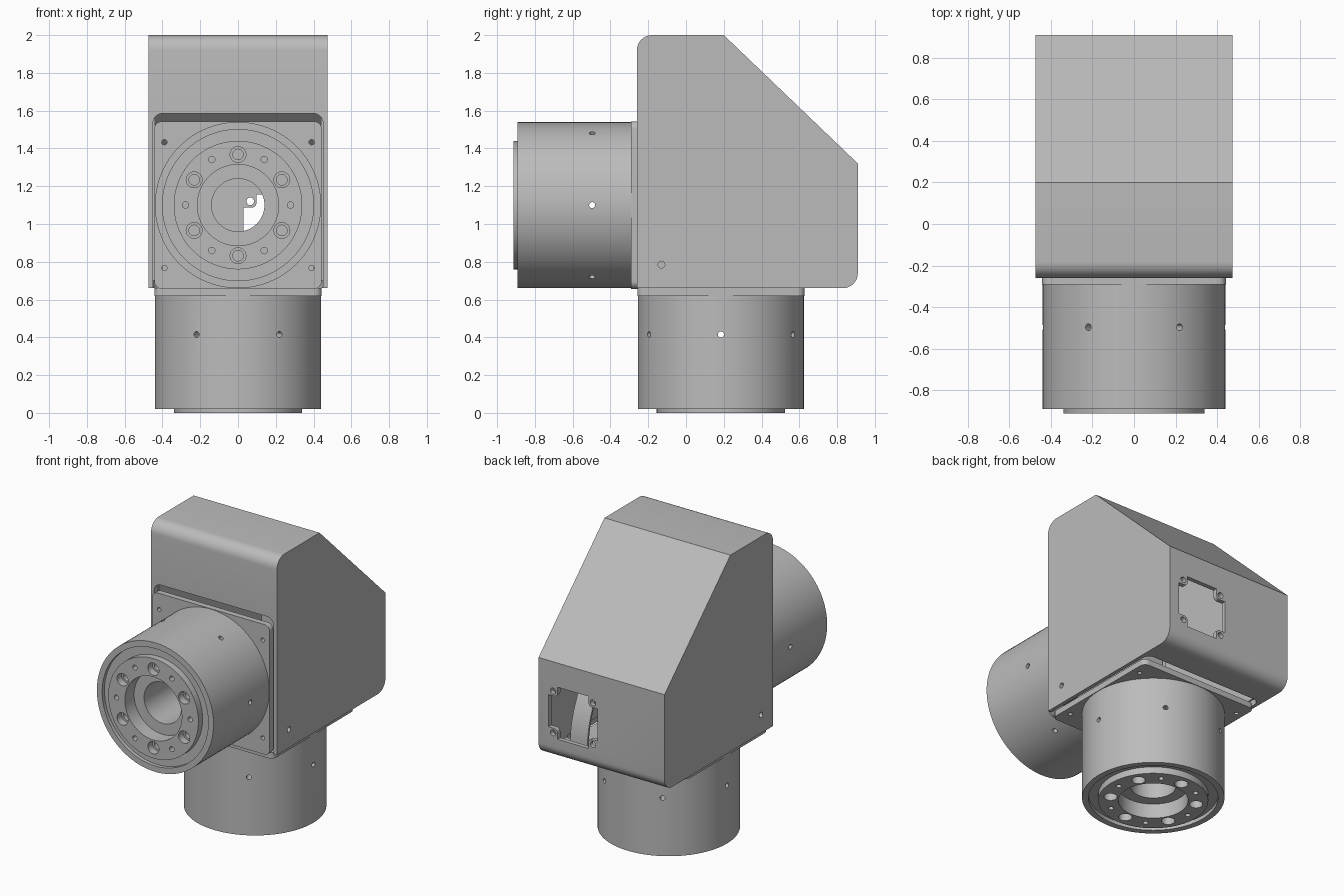
import bpy
import bmesh
from math import cos, sin, pi, radians
from mathutils import Matrix, Vector

if "Cube" in bpy.data.objects:
    bpy.data.objects.remove(bpy.data.objects["Cube"], do_unlink=True)

grey = bpy.data.materials.new("machined_grey")
grey.use_nodes = True
grey.diffuse_color = (0.5, 0.5, 0.5, 1)
grey.node_tree.nodes["Principled BSDF"].inputs["Base Color"].default_value = (0.5, 0.5, 0.5, 1)

# Local (x, y, depth) axes mapped onto the world
ALONG_X = Matrix(((0, 0, 1, 0), (1, 0, 0, 0), (0, 1, 0, 0), (0, 0, 0, 1)))
ALONG_Y = Matrix.Rotation(pi / 2, 4, "X")      # depth runs towards -y
FLAT = Matrix.Identity(4)


def rounded(corners, steps=8):
    """Outline from (x, y, radius) corners; rounded corners are square ones."""
    out = []
    for i, (x, y, r) in enumerate(corners):
        p = Vector((x, y))
        if r == 0:
            out.append(p)
            continue
        a = (Vector(corners[i - 1][:2]) - p).normalized() * r
        b = (Vector(corners[(i + 1) % len(corners)][:2]) - p).normalized() * r
        for k in range(steps + 1):
            t = k / steps * pi / 2
            out.append(p + a + b - b * cos(t) - a * sin(t))
    return out


def rect(x0, x1, y0, y1, r=0.0):
    return rounded([(x0, y0, r), (x1, y0, r), (x1, y1, r), (x0, y1, r)])


def circle(x, y, r, n=24):
    return [Vector((x + r * cos(2 * pi * k / n), y + r * sin(2 * pi * k / n))) for k in range(n)]


def add_prism(bm, outline, d0, d1, matrix=FLAT):
    low = [bm.verts.new(matrix @ Vector((p[0], p[1], d0))) for p in outline]
    high = [bm.verts.new(matrix @ Vector((p[0], p[1], d1))) for p in outline]
    bm.faces.new(low[::-1])
    bm.faces.new(high)
    for i in range(len(low)):
        j = (i + 1) % len(low)
        bm.faces.new((low[i], low[j], high[j], high[i]))


def make(name, bm):
    bmesh.ops.recalc_face_normals(bm, faces=bm.faces)
    mesh = bpy.data.meshes.new(name)
    bm.to_mesh(mesh)
    bm.free()
    mesh.materials.append(grey)
    obj = bpy.data.objects.new(name, mesh)
    bpy.context.collection.objects.link(obj)
    return obj


def prisms(name, *parts):
    bm = bmesh.new()
    for part in parts:
        add_prism(bm, *part)
    return make(name, bm)


def cut(obj, *parts):
    """Subtract the prisms from the object, leaving no cutter behind."""
    cutter = prisms("cutter", *parts)
    mod = obj.modifiers.new("cut", "BOOLEAN")
    mod.operation, mod.solver, mod.object = "DIFFERENCE", "EXACT", cutter
    graph = bpy.context.evaluated_depsgraph_get()
    mesh = bpy.data.meshes.new_from_object(obj.evaluated_get(graph))
    obj.modifiers.clear()
    obj.data = mesh
    bpy.data.objects.remove(cutter, do_unlink=True)


def smooth(obj):
    obj.data.shade_smooth()
    obj.data.set_sharp_from_angle(angle=radians(30))


def ring(count, radius, phase=0.0):
    return [(radius * cos(phase + 2 * pi * k / count), radius * sin(phase + 2 * pi * k / count))
            for k in range(count)]


# Housing: side profile with two rounded edges and a sloping back
housing = prisms("housing", (rounded([
    (-0.26, 0.66, 0), (0.91, 0.66, 0.08), (0.91, 1.32, 0),
    (0.20, 2.0, 0), (-0.26, 2.0, 0.08)]), -0.475, 0.475, ALONG_X))
cut(housing, (rounded([
    (-0.23, 0.69, 0), (0.88, 0.69, 0.05), (0.88, 1.307, 0),
    (0.188, 1.97, 0), (-0.23, 1.97, 0.05)]), -0.44, 0.44, ALONG_X))

# Openings for the two joints
cut(housing, (rect(-0.45, 0.45, 0.5, 1.585, 0.05), 0.22, 0.4, ALONG_Y))
cut(housing, (rect(-0.45, 0.45, -0.4, 0.67, 0.05), 0.5, 0.7, FLAT))

# Connector window with four screw tabs, and side screw holes
l, r, b, t, tab, soft = 0.03, 0.40, 0.80, 1.155, 0.068, 0.025
window = rounded([
    (l + tab, b, 0), (r - tab, b, 0), (r - tab, b + tab, soft), (r, b + tab, 0),
    (r, t - tab, 0), (r - tab, t - tab, soft), (r - tab, t, 0), (l + tab, t, 0),
    (l + tab, t - tab, soft), (l, t - tab, 0), (l, b + tab, 0), (l + tab, b + tab, soft)], 4)
inset = 0.035
tab_holes = [(circle(x, z, 0.02), -0.95, -0.85, ALONG_Y)
             for x in (l + inset, r - inset) for z in (b + inset, t - inset)]
cut(housing, (window, -0.95, -0.85, ALONG_Y), *tab_holes)
cut(housing, (circle(-0.13, 0.785, 0.018), -0.6, 0.6, ALONG_X))
smooth(housing)

# Mounting blocks behind the side screws
for side, x in (("left", 0.40), ("right", -0.44)):
    prisms(side + "_mount_block", (rect(-0.2, -0.06, 0.70, 0.86), x, x + 0.04, ALONG_X))

# Bent cable guide inside the connector window
arc = [(0.72 - 0.22 * (k / 10) ** 2, 0.69 + 0.05 * k) for k in range(11)]
guide = prisms("cable_guide", (arc + [(y - 0.015, z) for y, z in reversed(arc)], 0.24, 0.37, ALONG_X))
smooth(guide)

# Joint body: lathed about z, output face at z = 0
profile = [(0.14, 0.62), (0.14, 0.10), (0.215, 0.10), (0.215, 0), (0.34, 0), (0.34, 0.045),
           (0.40, 0.045), (0.40, 0.02), (0.44, 0.02), (0.44, 0.62)]
SEGMENTS = 96
bm = bmesh.new()
loops = []
for k in range(SEGMENTS):
    a = 2 * pi * k / SEGMENTS
    loops.append([bm.verts.new((rad * cos(a), rad * sin(a), z)) for rad, z in profile])
for k in range(SEGMENTS):
    one, two = loops[k], loops[(k + 1) % SEGMENTS]
    for i in range(len(profile)):
        j = (i + 1) % len(profile)
        bm.faces.new((one[i], two[i], two[j], one[j]))
body = make("lower_joint_body", bm)

# Output face: counterbored bolts with dowel holes between them
bolts = ring(6, 0.268, pi / 2)
cut(body, *[(circle(x, y, 0.042), -0.1, 0.05, FLAT) for x, y in bolts],
    *[(circle(x, y, 0.017, 16), -0.1, 0.06, FLAT) for x, y in ring(6, 0.278)])
cut(body, *[(circle(x, y, 0.028), 0.03, 0.16, FLAT) for x, y in bolts])

# Radial set screw holes reaching the bore
cut(body, *[(circle(0, 0, 0.016, 16), 0.12, 0.5,
             Matrix.Translation((0, 0, 0.415)) @ Matrix.Rotation(k * pi / 3, 4, "Z")
             @ Matrix.Rotation(pi / 2, 4, "Y")) for k in range(6)])
smooth(body)

# Square mounting flange with bore and corner holes
flange = prisms("lower_joint_flange", (rect(-0.443, 0.443, -0.443, 0.443, 0.04), 0.62, 0.66, FLAT))
cut(flange, (circle(0, 0, 0.14, SEGMENTS), 0.5, 0.8, FLAT),
    *[(circle(x, y, 0.014, 16), 0.5, 0.8, FLAT) for x in (-0.39, 0.39) for y in (-0.333, 0.333)])
smooth(flange)

# Lower joint points down; the front joint is the same unit turned forward
for part in (body, flange):
    front = part.copy()
    front.name = part.name.replace("lower", "front")
    bpy.context.collection.objects.link(front)
    front.matrix_world = Matrix.Translation((0, -0.912, 1.10)) @ Matrix.Rotation(-pi / 2, 4, "X")
    part.location = (0, 0.185, 0)
